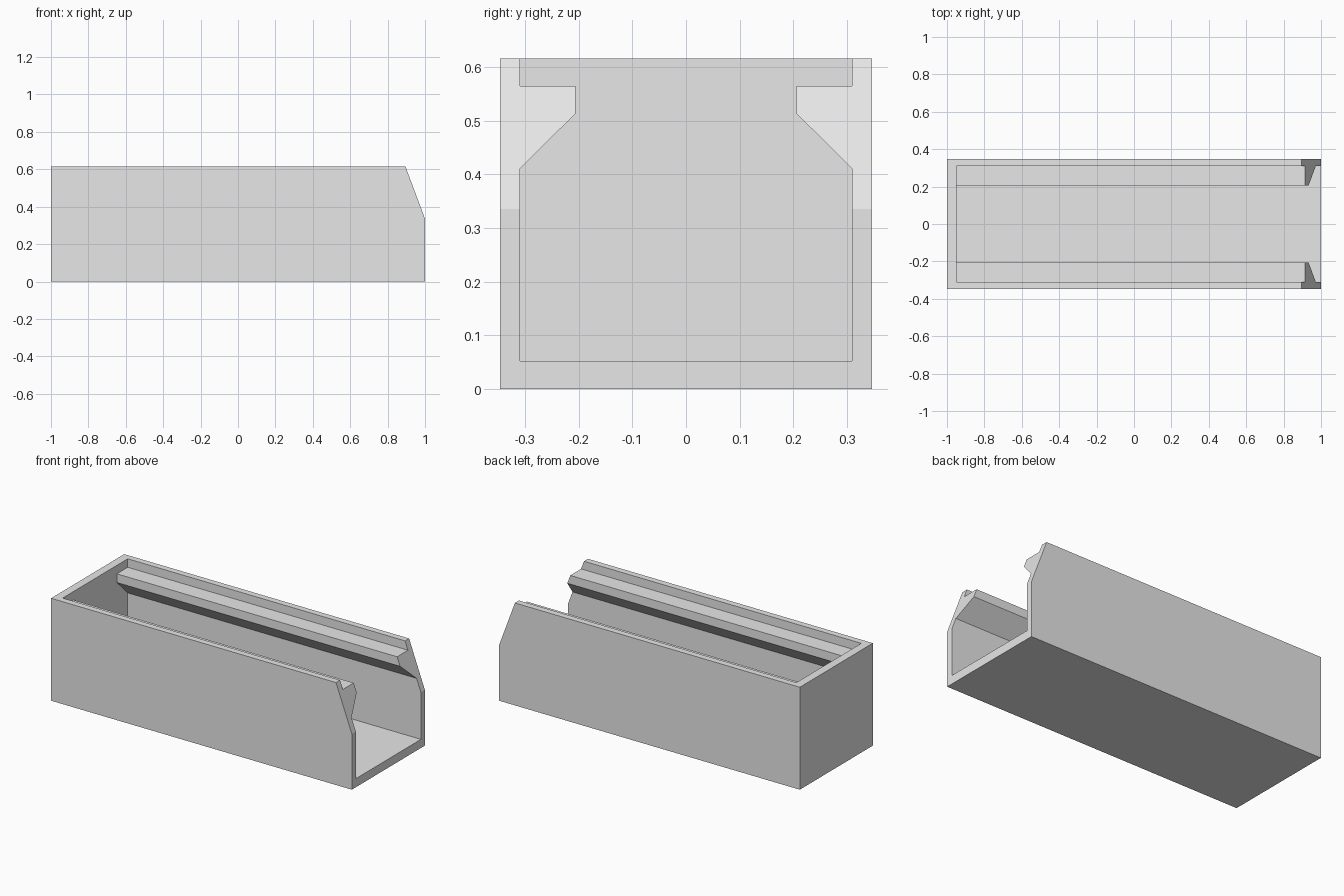
import bpy, bmesh
from mathutils import Vector

cube = bpy.data.objects.get("Cube")
if cube:
    bpy.data.objects.remove(cube)

HALF_WIDTH, HEIGHT = 0.347, 0.616

grey = bpy.data.materials.new("light grey")
grey.use_nodes = True
grey.diffuse_color = (0.8, 0.8, 0.8, 1)
grey.node_tree.nodes["Principled BSDF"].inputs["Base Color"].default_value = grey.diffuse_color


def prism(name, points, sweep):
    """Extrude a closed outline along the sweep vector."""
    bm = bmesh.new()
    face = bm.faces.new([bm.verts.new(p) for p in points])
    extruded = bmesh.ops.extrude_face_region(bm, geom=[face])["geom"]
    verts = [v for v in extruded if isinstance(v, bmesh.types.BMVert)]
    bmesh.ops.translate(bm, verts=verts, vec=Vector(sweep))
    bmesh.ops.recalc_face_normals(bm, faces=bm.faces)
    mesh = bpy.data.meshes.new(name)
    bm.to_mesh(mesh)
    bm.free()
    mesh.materials.append(grey)
    obj = bpy.data.objects.new(name, mesh)
    bpy.context.collection.objects.link(obj)
    return obj


# Outer block with its sloped open end
side = [(-1, 0), (1, 0), (1, 0.335), (0.895, HEIGHT), (-1, HEIGHT)]
tray = prism("channel_tray", [(x, -HALF_WIDTH, z) for x, z in side], (0, 2 * HALF_WIDTH, 0))

# Cavity outline, leaving a chamfered rail along each wall
half = [(0.309, 0.052), (0.309, 0.411), (0.206, 0.513),
        (0.206, 0.565), (0.309, 0.565), (0.309, 0.8)]
outline = half + [(-y, z) for y, z in reversed(half)]
cutter = prism("cavity_cutter", [(-0.95, y, z) for y, z in outline], (2.2, 0, 0))
cutter.hide_render = True

# Hollow the block, keeping the closed end wall
cut = tray.modifiers.new("cavity", 'BOOLEAN')
cut.operation = 'DIFFERENCE'
cut.solver = 'EXACT'
cut.object = cutter
bpy.context.view_layer.objects.active = tray
bpy.ops.object.modifier_apply(modifier=cut.name)
bpy.data.objects.remove(cutter)
